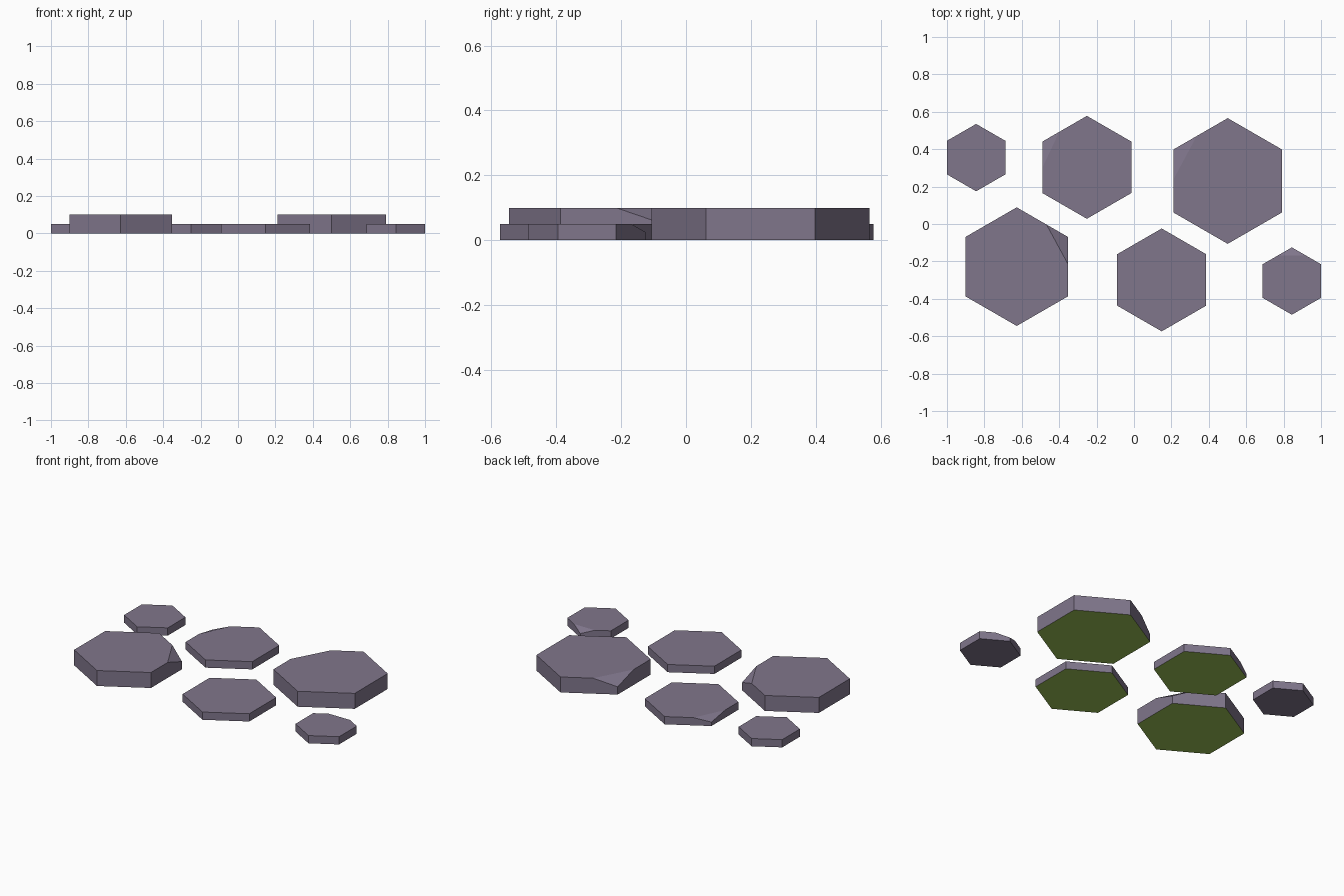
import bpy, bmesh
from math import cos, sin, radians
from mathutils import Vector

if "Cube" in bpy.data.objects:
    bpy.data.objects.remove(bpy.data.objects["Cube"])


def material(name, rgb):
    m = bpy.data.materials.new(name)
    m.diffuse_color = (*rgb, 1)
    m.use_nodes = True
    m.node_tree.nodes["Principled BSDF"].inputs["Base Color"].default_value = m.diffuse_color
    return m


STONE = material("stone", (0.216, 0.181, 0.26))
MOSS = material("moss", (0.33, 0.53, 0.09))


def hex_stone(name, x, y, r, h, mossy, chip=None):
    """Hexagonal slab; chip = (corner, reach to previous corner, reach to next)."""
    ring = [Vector((r * cos(radians(30 + 60 * i)), r * sin(radians(30 + 60 * i)), 0))
            for i in range(6)]
    up = Vector((0, 0, h))
    bm = bmesh.new()
    low = [bm.verts.new(p) for p in ring]
    top = [bm.verts.new(p + up) for p in ring]
    bm.faces.new(low[::-1])
    bm.faces.new(top)
    for i in range(6):
        j = (i + 1) % 6
        bm.faces.new((low[i], low[j], top[j], top[i]))

    # Slice off one upper corner, down to half height
    if chip:
        c, back, ahead = chip
        corner = ring[c] + up
        a = corner.lerp(ring[c - 1] + up, back)
        b = corner.lerp(ring[(c + 1) % 6] + up, ahead)
        d = ring[c] + up / 2
        n = (b - a).cross(d - a).normalized()
        if n.dot(corner - a) < 0:
            n = -n
        bmesh.ops.bisect_plane(bm, geom=bm.verts[:] + bm.edges[:] + bm.faces[:],
                               dist=1e-5, plane_co=a, plane_no=n, clear_outer=True)
        bmesh.ops.holes_fill(bm, edges=[e for e in bm.edges if e.is_boundary], sides=0)

    bmesh.ops.recalc_face_normals(bm, faces=bm.faces[:])
    # Green underside on the larger stones
    for f in bm.faces:
        f.material_index = int(mossy and f.normal.z < -0.9)
    mesh = bpy.data.meshes.new(name)
    bm.to_mesh(mesh)
    bm.free()
    mesh.materials.append(STONE)
    mesh.materials.append(MOSS)
    ob = bpy.data.objects.new(name, mesh)
    ob.location = (x, y, 0)
    bpy.context.collection.objects.link(ob)


hex_stone("small_stone_back", -0.844, 0.355, 0.18, 0.05, False)
hex_stone("medium_stone_back", -0.252, 0.303, 0.275, 0.05, True, (2, 0.38, 0.51))
hex_stone("large_stone_back", 0.501, 0.23, 0.336, 0.10, True, (2, 0.43, 0.48))
hex_stone("large_stone_front", -0.627, -0.228, 0.317, 0.10, True, (0, 0.46, 0.42))
hex_stone("medium_stone_front", 0.148, -0.299, 0.275, 0.05, True)
hex_stone("small_stone_front", 0.844, -0.305, 0.18, 0.05, False, (1, 0.48, 0.48))
